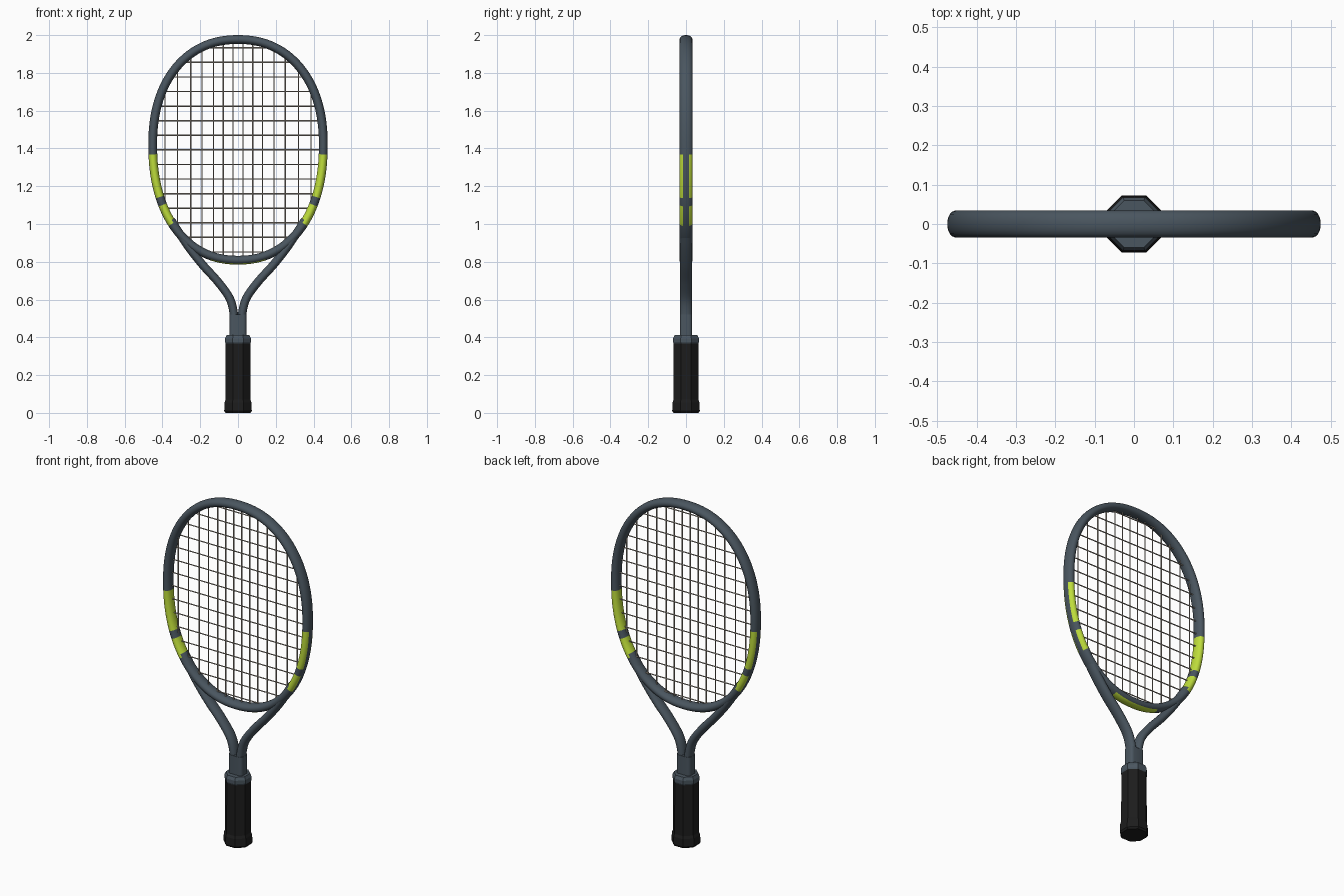
import bpy, bmesh, math
from mathutils import Vector, Matrix

cube = bpy.data.objects.get("Cube")
if cube:
    bpy.data.objects.remove(cube)


def material(name, rgb):
    m = bpy.data.materials.new(name)
    m.use_nodes = True
    m.diffuse_color = (*rgb, 1)
    bsdf = m.node_tree.nodes["Principled BSDF"]
    bsdf.inputs["Base Color"].default_value = (*rgb, 1)
    bsdf.inputs["Roughness"].default_value = 0.5
    return m


SLATE = material("slate_grey", (0.068, 0.092, 0.115))
LIME = material("lime_green", (0.52, 0.73, 0.045))
BLACK = material("grip_black", (0.012, 0.012, 0.012))
STRING = material("string_natural", (0.43, 0.38, 0.32))


def finish(bm, name, mats, angle=None):
    bmesh.ops.recalc_face_normals(bm, faces=bm.faces)
    mesh = bpy.data.meshes.new(name)
    bm.to_mesh(mesh)
    bm.free()
    for m in mats:
        mesh.materials.append(m)
    ob = bpy.data.objects.new(name, mesh)
    bpy.context.collection.objects.link(ob)
    if angle:
        bpy.ops.object.select_all(action='DESELECT')
        ob.select_set(True)
        bpy.context.view_layer.objects.active = ob
        bpy.ops.object.shade_smooth_by_angle(angle=math.radians(angle))
    return ob


def spow(v, e):
    return math.copysign(abs(v) ** e, v)


def sweep(name, path, closed, thick, depth, mats, rule=None, sides=20):
    """Sweep an oval section along a path in the XZ plane."""
    bm = bmesh.new()
    rings, n = [], len(path)
    for i, p in enumerate(path):
        a = path[(i - 1) % n] if closed else path[max(i - 1, 0)]
        b = path[(i + 1) % n] if closed else path[min(i + 1, n - 1)]
        t = (b - a).normalized()
        out = Vector((t.z, 0, -t.x))
        ring = []
        for k in range(sides):
            u = math.tau * (k + 0.5) / sides
            ring.append(bm.verts.new(p + out * thick * spow(math.cos(u), 0.95)
                                     + Vector((0, depth * spow(math.sin(u), 0.95), 0))))
        rings.append(ring)
    for i in range(n if closed else n - 1):
        r, s = rings[i], rings[(i + 1) % n]
        mid = (path[i] + path[(i + 1) % n]) / 2
        for k in range(sides):
            j = (k + 1) % sides
            f = bm.faces.new((r[k], r[j], s[j], s[k]))
            if rule:
                f.material_index = rule(mid, math.cos(math.tau * (k + 1) / sides))
    if not closed:
        bm.faces.new(rings[0])
        bm.faces.new(rings[-1])
    return finish(bm, name, mats, 50)


# Egg-shaped head hoop, slightly squarer than an ellipse
ZC, AX, TOP, LOW, N = 1.42, 0.4515, 0.5565, 0.6115, 2.2


def hoop(t):
    c, s = spow(math.cos(t), 2 / N), spow(math.sin(t), 2 / N)
    return Vector((AX * c, 0, ZC + s * (TOP if s > 0 else LOW)))


def hoop_span(f):
    """Half chord, as a share of the full one, at a share f of the other axis."""
    return (1 - abs(f) ** N) ** (1 / N)


def hoop_paint(mid, out):
    # side bands leave the outer groove dark; the bridge is painted underneath
    band = 1.14 < mid.z < 1.368 or 1.0 < mid.z < 1.1
    if band and out < 0.85:
        return 1
    return int(mid.z < 0.9 and abs(mid.x) < 0.14 and out > 0.75)


STEPS = 240
hoop_path = [hoop(math.tau * (i + 0.5) / STEPS) for i in range(STEPS)]
sweep("head_hoop", hoop_path, True, 0.0235, 0.0345, [SLATE, LIME], hoop_paint)


# Two curved throat shafts
def spline(pts, steps=8):
    p = [Vector((x, 0, z)) for x, z in pts]
    p = [2 * p[0] - p[1]] + p + [2 * p[-1] - p[-2]]
    res = []
    for a, b, c, d in zip(p, p[1:], p[2:], p[3:]):
        for i in range(steps):
            t = i / steps
            res.append(0.5 * (2 * b + (c - a) * t + (2 * a - 5 * b + 4 * c - d) * t * t
                              + (3 * b - a - 3 * c + d) * t ** 3))
    return res + [p[-2]]


SHAFT = [(0.022, 0.46), (0.023, 0.53), (0.046, 0.61), (0.107, 0.695),
         (0.188, 0.785), (0.259, 0.875), (0.316, 0.96), (0.354, 1.02)]
for side, label in ((1, "left"), (-1, "right")):
    sweep(label + "_shaft", spline([(x * side, z) for x, z in SHAFT]),
          False, 0.0225, 0.0325, [SLATE])


# Stacked octagonal sections for the handle parts
def octagon_stack(name, profile, mat):
    bm = bmesh.new()
    rings = []
    for r, z in profile:
        R = r / math.cos(math.pi / 8)
        rings.append([bm.verts.new((R * math.cos(a), R * math.sin(a), z))
                      for a in (math.pi / 8 + math.pi / 4 * k for k in range(8))])
    for r, s in zip(rings, rings[1:]):
        for k in range(8):
            j = (k + 1) % 8
            bm.faces.new((r[k], r[j], s[j], s[k]))
    bm.faces.new(rings[0])
    bm.faces.new(rings[-1])
    return finish(bm, name, [mat])


octagon_stack("grip", [(0.066, 0), (0.073, 0.01), (0.071, 0.055), (0.066, 0.07),
                       (0.065, 0.37)], BLACK)
octagon_stack("grip_collar", [(0.064, 0.365), (0.068, 0.375), (0.068, 0.395),
                              (0.06, 0.412)], SLATE)

# Solid neck between collar and shafts
bm = bmesh.new()
bmesh.ops.create_cube(bm, size=1, matrix=Matrix.Translation((0, 0, 0.45))
                      @ Matrix.Diagonal((0.09, 0.066, 0.14, 1)))
bmesh.ops.bevel(bm, geom=[e for e in bm.edges
                          if abs(e.verts[0].co.z - e.verts[1].co.z) > 0.1],
                offset=0.018, segments=4, affect='EDGES', profile=0.5)
finish(bm, "neck", [SLATE], 40)


# String bed
def string(bm, a, b):
    d = b - a
    rot = d.to_track_quat('Z', 'Y').to_matrix().to_4x4()
    bmesh.ops.create_cone(bm, segments=6, radius1=0.0035, radius2=0.0035,
                          depth=d.length, cap_ends=True,
                          matrix=Matrix.Translation((a + b) / 2) @ rot)


bm = bmesh.new()
for x in (0.026, 0.078, 0.13, 0.19, 0.25, 0.32, 0.386):
    h = hoop_span(x / AX)
    for sx in (x, -x):
        string(bm, Vector((sx, -0.002, ZC - LOW * h)), Vector((sx, -0.002, ZC + TOP * h)))
finish(bm, "main_strings", [STRING], 70)

bm = bmesh.new()
for i in range(15):
    z = 0.852 + 0.0772 * i
    w = AX * hoop_span((z - ZC) / (TOP if z > ZC else LOW))
    string(bm, Vector((-w, 0.002, z)), Vector((w, 0.002, z)))
finish(bm, "cross_strings", [STRING], 70)
